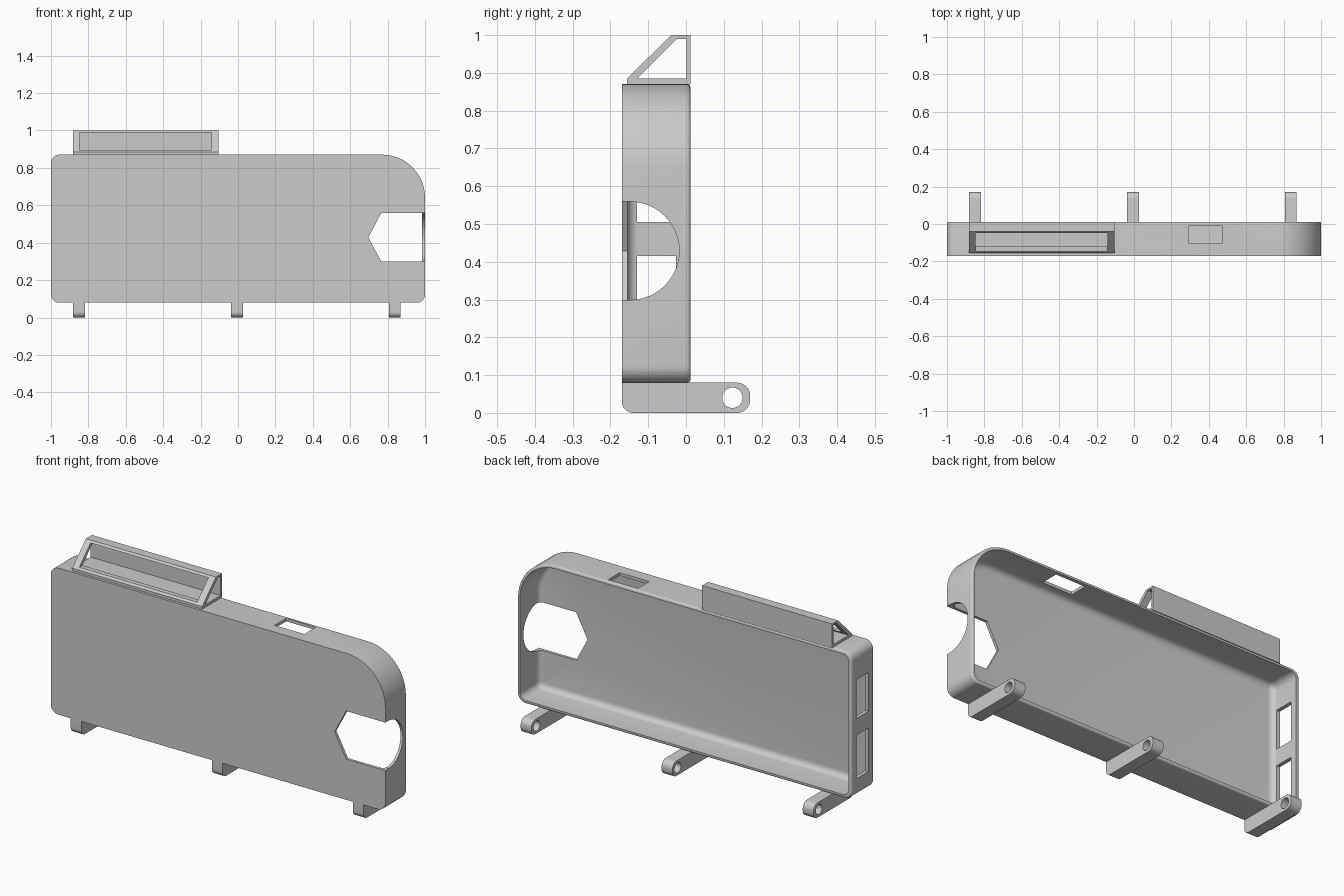
import bpy, bmesh
from math import sin, cos, pi, radians

cube = bpy.data.objects.get("Cube")
if cube:
    bpy.data.objects.remove(cube, do_unlink=True)

grey = bpy.data.materials.new("plain grey")
grey.use_nodes = True
grey.diffuse_color = (0.6, 0.6, 0.6, 1)
grey.node_tree.nodes["Principled BSDF"].inputs["Base Color"].default_value = (0.6, 0.6, 0.6, 1)


def rounded(u0, u1, v0, v1, radii, steps=12):
    """Rounded rectangle; radii run counter-clockwise from the lower left."""
    corners = [(u0, v0, 1, 1), (u1, v0, -1, 1), (u1, v1, -1, -1), (u0, v1, 1, -1)]
    pts = []
    for i, ((u, v, su, sv), r) in enumerate(zip(corners, radii)):
        n = steps if r > 0 else 0
        for k in range(n + 1):
            a = pi + i * pi / 2 + (k / n * pi / 2 if n else 0)
            pts.append((u + su * r + r * cos(a), v + sv * r + r * sin(a)))
    return pts


def circle(u, v, r, n=48):
    return [(u + r * cos(2 * pi * k / n), v + r * sin(2 * pi * k / n)) for k in range(n)]


def prism(name, pts, axis, a, b, bevel_at=None, bevel=0):
    """Extrude a profile along x or y; optionally round the rim at one end."""
    place = (lambda u, v, t: (t, u, v)) if axis == "x" else (lambda u, v, t: (u, t, v))
    bm = bmesh.new()
    lo = [bm.verts.new(place(u, v, a)) for u, v in pts]
    hi = [bm.verts.new(place(u, v, b)) for u, v in pts]
    bm.faces.new(lo)
    bm.faces.new(hi)
    for i in range(len(pts)):
        j = (i + 1) % len(pts)
        bm.faces.new((lo[i], lo[j], hi[j], hi[i]))
    bmesh.ops.recalc_face_normals(bm, faces=bm.faces)
    if bevel:
        ends = set(lo if bevel_at == "start" else hi)
        rim = [e for e in bm.edges if all(v in ends for v in e.verts)]
        bmesh.ops.bevel(bm, geom=rim, offset=bevel, segments=5, profile=0.5, affect="EDGES")
    mesh = bpy.data.meshes.new(name)
    bm.to_mesh(mesh)
    bm.free()
    mesh.materials.append(grey)
    obj = bpy.data.objects.new(name, mesh)
    bpy.context.collection.objects.link(obj)
    return obj


def activate(obj):
    bpy.ops.object.select_all(action="DESELECT")
    obj.select_set(True)
    bpy.context.view_layer.objects.active = obj


def cut(obj, *cutters):
    for c in cutters:
        c.hide_render = True
        mod = obj.modifiers.new("cut", "BOOLEAN")
        mod.operation, mod.solver, mod.object = "DIFFERENCE", "EXACT", c
        activate(obj)
        bpy.ops.object.modifier_apply(modifier=mod.name)
        bpy.data.objects.remove(c, do_unlink=True)


def finish(obj):
    activate(obj)
    bpy.ops.object.shade_smooth_by_angle(angle=radians(30))


def box(x0, x1, y0, y1, z0, z1):
    return prism("cutter", rounded(y0, y1, z0, z1, [0] * 4), "x", x0, x1)


# Shell: thin shallow tray open at the back, with one large rounded corner
shell = prism("shell", rounded(-1, 1, 0.079, 0.871, (0.045, 0.045, 0.23, 0.045)),
              "y", -0.17, 0.012, "end", 0.01)
cavity = prism("cavity", rounded(-0.98, 0.985, 0.096, 0.855, (0.036, 0.036, 0.216, 0.036)),
               "y", -0.155, 0.05, "start", 0.03)
# Pointed front opening that runs into a round notch in the side wall
front_hole = prism("front_hole", [(0.697, 0.429), (0.766, 0.299), (1.05, 0.299), (1.05, 0.559),
                                  (0.766, 0.559)], "y", -0.25, -0.14)
side_notch = prism("side_notch", circle(-0.148, 0.429, 0.13), "x", 0.93, 1.1)
cut(shell, cavity, front_hole, side_notch,
    box(-1.1, -0.93, -0.13, -0.026, 0.505, 0.715),   # upper side window
    box(-1.1, -0.93, -0.13, -0.026, 0.18, 0.415),    # lower side window
    box(0.293, 0.47, -0.105, -0.007, 0.8, 0.95))     # top slot
finish(shell)

# Three hinge arms below the shell
for name, x in (("right", -0.849), ("middle", -0.005), ("left", 0.838)):
    arm = prism(name + "_arm", rounded(-0.17, 0.17, 0, 0.08, (0.03, 0.035, 0.035, 0)),
                "x", x - 0.032, x + 0.032)
    cut(arm, prism("pin_hole", circle(0.123, 0.04, 0.027, 32), "x", x - 0.1, x + 0.1))
    finish(arm)

# Sloped frame on top: triangular tube with a window in the slanted side
frame = prism("top_frame", [(-0.156, 0.869), (0.012, 0.869), (0.012, 1.0), (-0.039, 1.0),
                            (-0.156, 0.885)], "x", -0.882, -0.105)
tube = prism("tube", [(-0.129, 0.885), (0.001, 0.885), (0.001, 0.99), (-0.024, 0.99)],
             "x", -1, 0)
cut(frame, tube, box(-0.847, -0.143, -0.3, -0.01, 0.895, 0.99))
finish(frame)
